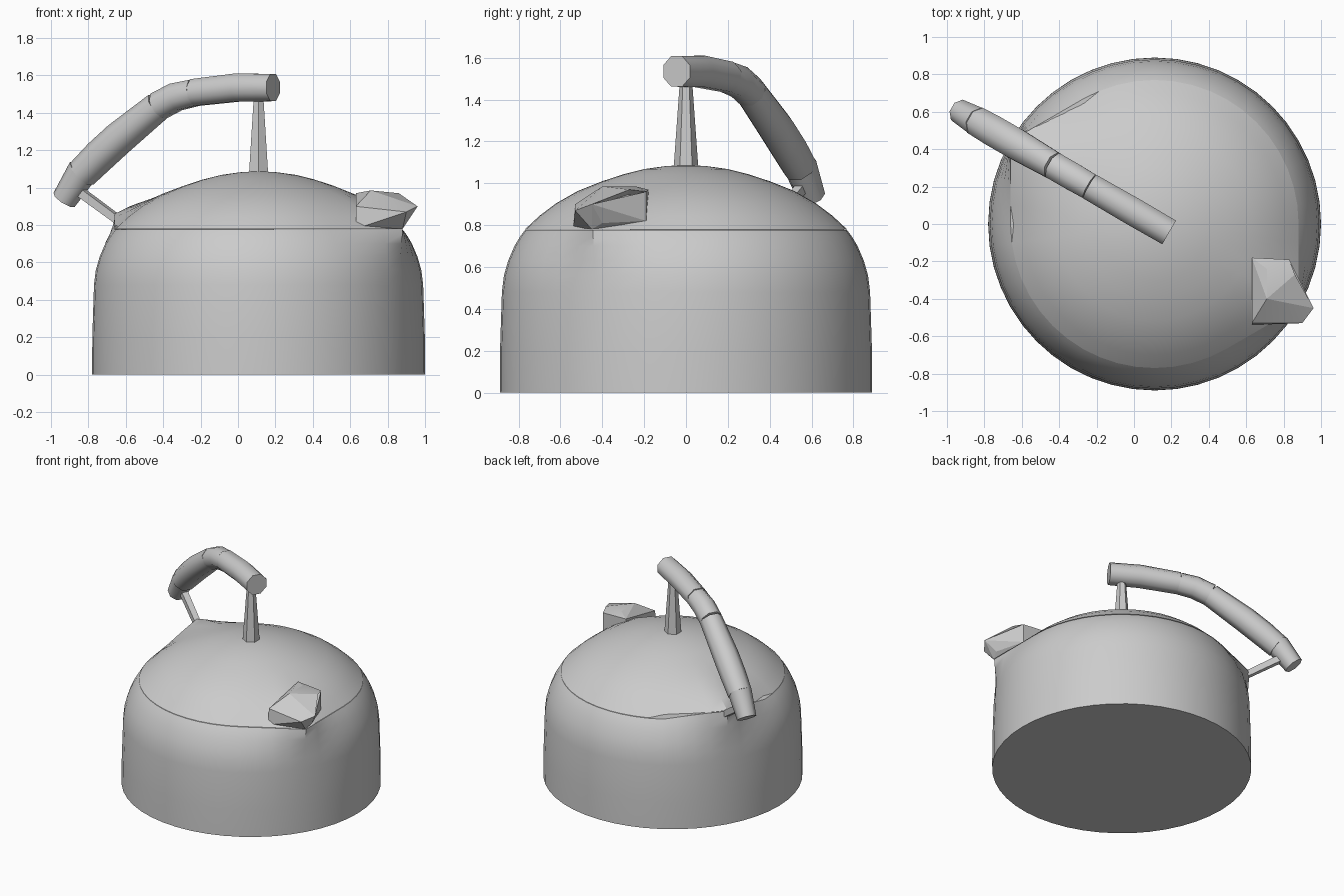
import bpy, bmesh
from math import sin, cos, pi, radians
from mathutils import Vector

cube = bpy.data.objects.get("Cube")
if cube:
    bpy.data.objects.remove(cube, do_unlink=True)

metal = bpy.data.materials.new("grey_metal")
metal.use_nodes = True
GREY = (0.6, 0.6, 0.6, 1)
metal.diffuse_color = GREY
metal.node_tree.nodes["Principled BSDF"].inputs["Base Color"].default_value = GREY

AXIS = Vector((0.11, 0, 0))              # centre of the pot
BACK = radians(150)                      # handle side
FRONT = radians(-30)                     # spout side
ALONG = Vector((cos(BACK), sin(BACK), 0))
SIDE = Vector((-ALONG.y, ALONG.x, 0))
UP = Vector((0, 0, 1))


def finish(name, bm, angle=35):
    bmesh.ops.recalc_face_normals(bm, faces=bm.faces)
    mesh = bpy.data.meshes.new(name)
    bm.to_mesh(mesh)
    bm.free()
    mesh.materials.append(metal)
    mesh.shade_smooth()
    mesh.set_sharp_from_angle(angle=radians(angle))
    obj = bpy.data.objects.new(name, mesh)
    bpy.context.collection.objects.link(obj)
    return obj


def loft(name, rings, angle=35):
    """Skin a list of equal rings and cap both ends."""
    bm = bmesh.new()
    loops = [[bm.verts.new(p) for p in ring] for ring in rings]
    n = len(loops[0])
    for a, b in zip(loops, loops[1:]):
        for i in range(n):
            j = (i + 1) % n
            bm.faces.new((a[i], a[j], b[j], b[i]))
    bm.faces.new(loops[0])
    bm.faces.new(loops[-1])
    return finish(name, bm, angle)


def pulled_ring(r, z, weight, n=48):
    """Circle drawn out to a corner under the handle and the spout."""
    ring = []
    reach = radians(30)
    for i in range(n):
        a = 2 * pi * i / n
        radius, height = r, z
        for corner, lift in ((BACK, 0.08), (FRONT, 0)):
            gap = abs((a - corner + pi) % (2 * pi) - pi)
            if gap < reach:
                radius *= 1 + weight * (1 / cos(reach - gap) - 1)
                height += lift * weight * (1 - gap / reach)
        radius = min(radius, 0.89)
        ring.append(AXIS + Vector((radius * cos(a), radius * sin(a), height)))
    return ring


def tube(name, stations, sides=8):
    """Faceted tube in the handle plane; stations are (distance, height, radius)."""
    pts = [ALONG * s + UP * z + AXIS for s, z, r in stations]
    rings = []
    for k, p in enumerate(pts):
        t = (pts[min(k + 1, len(pts) - 1)] - pts[max(k - 1, 0)]).normalized()
        u = t.cross(SIDE)
        r = stations[k][2]
        rings.append([p + r * (SIDE * cos(a) + u * sin(a))
                      for a in (2 * pi * (i + 0.5) / sides for i in range(sides))])
    return loft(name, rings, 50)


# Pot body: straight wall and rounded shoulder (radius, height, corner pull)
loft("body", [pulled_ring(*p) for p in (
    (0.89, 0, 0), (0.889, 0.2, 0), (0.88, 0.48, 0), (0.87, 0.56, 0.05),
    (0.85, 0.63, 0.2), (0.82, 0.7, 0.5), (0.79, 0.75, 0.8), (0.77, 0.776, 1))])

# Domed top
loft("dome", [pulled_ring(*p) for p in (
    (0.77, 0.78, 1), (0.7, 0.845, 0.75), (0.62, 0.905, 0.45), (0.52, 0.962, 0.2),
    (0.4, 1.01, 0), (0.3, 1.043, 0), (0.2, 1.068, 0), (0.1, 1.082, 0),
    (0.02, 1.087, 0))])

# Handle grip in four pieces
tube("grip_front", [(-0.09, 1.535, 0.079), (0.13, 1.535, 0.081), (0.4, 1.508, 0.078)])
tube("grip_joint", [(0.4, 1.506, 0.077), (0.51, 1.485, 0.08), (0.62, 1.435, 0.08)])
tube("grip_back", [(0.62, 1.435, 0.08), (0.86, 1.265, 0.09), (0.98, 1.17, 0.09),
                   (1.09, 1.075, 0.085)])
tube("grip_end", [(1.085, 1.09, 0.083), (1.2, 0.935, 0.068)])

# Post under the front of the grip, strut under its back end
tube("post", [(0, 1.06, 0.06), (0, 1.48, 0.03)], 6)
tube("strut", [(0.87, 0.83, 0.03), (1.09, 0.97, 0.032)], 4)

# Pouring spout: faceted wedge with a sunken mouth
bm = bmesh.new()
for p in ((0.63, -0.18, 0.78), (0.63, -0.18, 0.97), (0.63, -0.54, 0.78),
          (0.63, -0.53, 0.9), (0.71, -0.24, 0.985), (0.71, -0.4, 0.985),
          (0.83, -0.19, 0.96), (0.83, -0.19, 0.82), (0.86, -0.27, 0.97),
          (0.76, -0.53, 0.86), (0.96, -0.45, 0.9), (0.9, -0.53, 0.87),
          (0.88, -0.45, 0.78), (0.9, -0.4, 0.81)):
    bm.verts.new(p)
bmesh.ops.convex_hull(bm, input=bm.verts)
bm.normal_update()
aim = Vector((0.75, -0.1, 0.5)).normalized()
mouth = max(bm.faces, key=lambda f: f.normal.dot(aim))
bmesh.ops.inset_individual(bm, faces=[mouth], thickness=0.015, depth=-0.04)
finish("spout", bm, 15)
